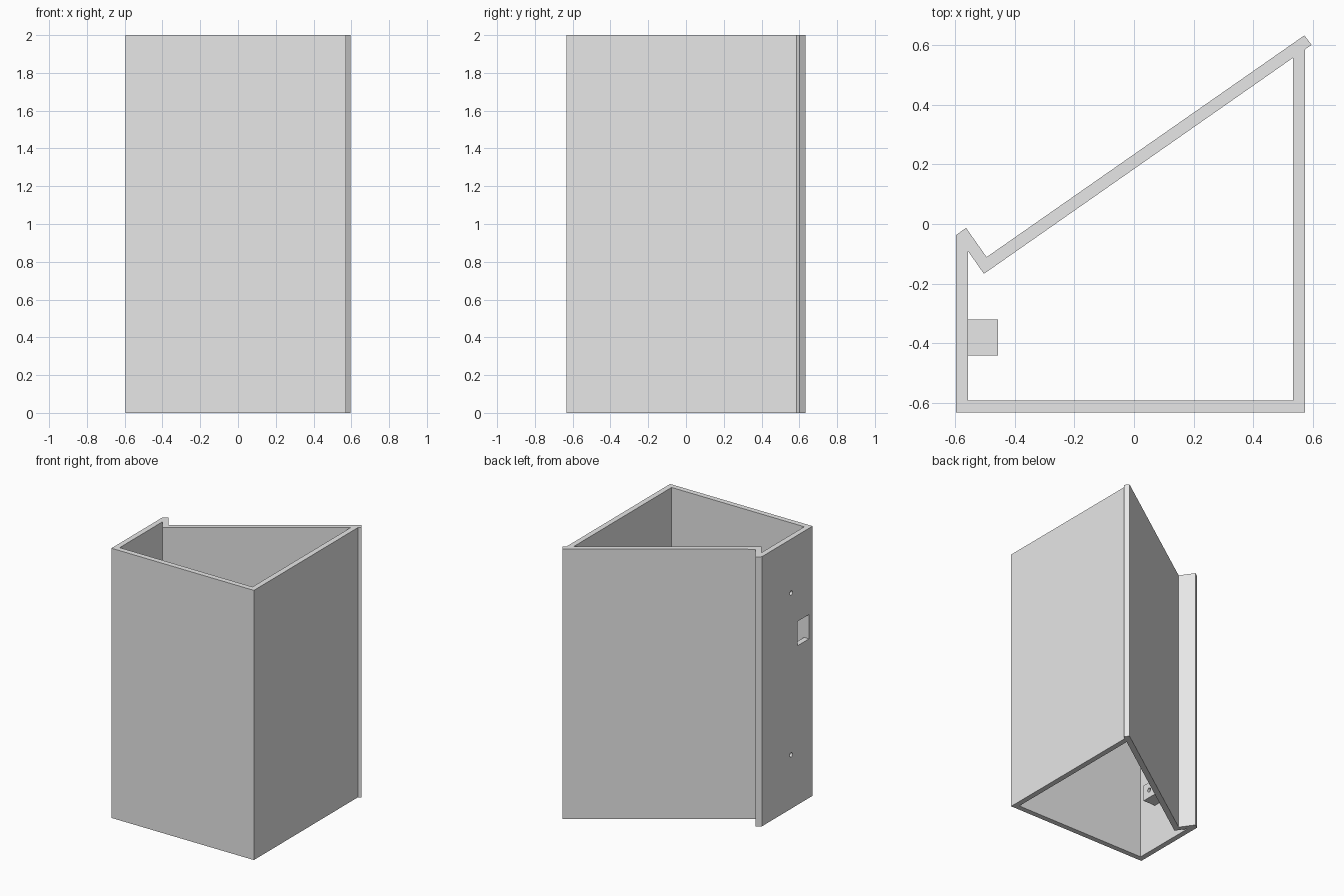
import bpy
import bmesh
from math import pi
from mathutils import Matrix

if "Cube" in bpy.data.objects:
    bpy.data.objects.remove(bpy.data.objects["Cube"], do_unlink=True)

grey = bpy.data.materials.new("plain_grey")
grey.use_nodes = True
grey.diffuse_color = (0.8, 0.8, 0.8, 1)
grey.node_tree.nodes["Principled BSDF"].inputs["Base Color"].default_value = (0.8, 0.8, 0.8, 1)


def add_object(name, bm):
    bmesh.ops.recalc_face_normals(bm, faces=bm.faces)
    mesh = bpy.data.meshes.new(name)
    bm.to_mesh(mesh)
    bm.free()
    mesh.materials.append(grey)
    obj = bpy.data.objects.new(name, mesh)
    bpy.context.collection.objects.link(obj)
    return obj


def prism(name, outline, z0, z1):
    """Extrude a floor plan outline from z0 up to z1."""
    bm = bmesh.new()
    base = bm.faces.new([bm.verts.new((x, y, z0)) for x, y in outline])
    top = bmesh.ops.extrude_face_region(bm, geom=[base])["geom"]
    verts = [v for v in top if isinstance(v, bmesh.types.BMVert)]
    bmesh.ops.translate(bm, verts=verts, vec=(0, 0, z1 - z0))
    return add_object(name, bm)


def box(name, x0, x1, y0, y1, z0, z1):
    return prism(name, [(x0, y0), (x1, y0), (x1, y1), (x0, y1)], z0, z1)


def drill(name, y, z):
    """Cylinder along x, through the side wall and its block."""
    bm = bmesh.new()
    bmesh.ops.create_cone(bm, cap_ends=True, segments=24, radius1=0.016, radius2=0.016,
                          depth=0.4, matrix=Matrix.Translation((-0.53, y, z)) @ Matrix.Rotation(pi / 2, 4, "Y"))
    return add_object(name, bm)


def cut(obj, cutters):
    """Subtract the cutters and bake the result."""
    for cutter in cutters:
        cutter.hide_render = True
        mod = obj.modifiers.new("cut", "BOOLEAN")
        mod.operation = "DIFFERENCE"
        mod.solver = "EXACT"
        mod.object = cutter
    graph = bpy.context.evaluated_depsgraph_get()
    baked = bpy.data.meshes.new_from_object(obj.evaluated_get(graph))
    obj.modifiers.clear()
    obj.data = baked


# Housing: open tube with a slanted back panel and a short return strip
outer = [(-0.596, -0.632), (0.573, -0.632), (0.573, 0.585), (0.595, 0.6),
         (0.571, 0.632), (-0.494, -0.111), (-0.563, -0.013), (-0.596, -0.037)]
inner = [(-0.556, -0.592), (0.533, -0.592), (0.533, 0.557), (-0.503, -0.167), (-0.556, -0.091)]
housing = prism("housing", outer, 0, 2)
cavity = prism("cavity_cutter", inner, -0.1, 2.1)

# Window and screw holes in the right wall
window = box("window_cutter", -0.7, -0.5, -0.59, -0.455, 1.18, 1.36)
hole_y, heights = -0.38, {"lower": 0.4, "upper": 1.6}
drills = {n: drill(n + "_hole_cutter", hole_y, z) for n, z in heights.items()}
cut(housing, [cavity, window, *drills.values()])

# Drilled mounting blocks inside the right wall
for n, z in heights.items():
    block = box(n + "_mounting_block", -0.556, -0.455, hole_y - 0.06, hole_y + 0.06, z - 0.06, z + 0.06)
    cut(block, [drills[n]])

for cutter in (cavity, window, *drills.values()):
    bpy.data.objects.remove(cutter, do_unlink=True)
